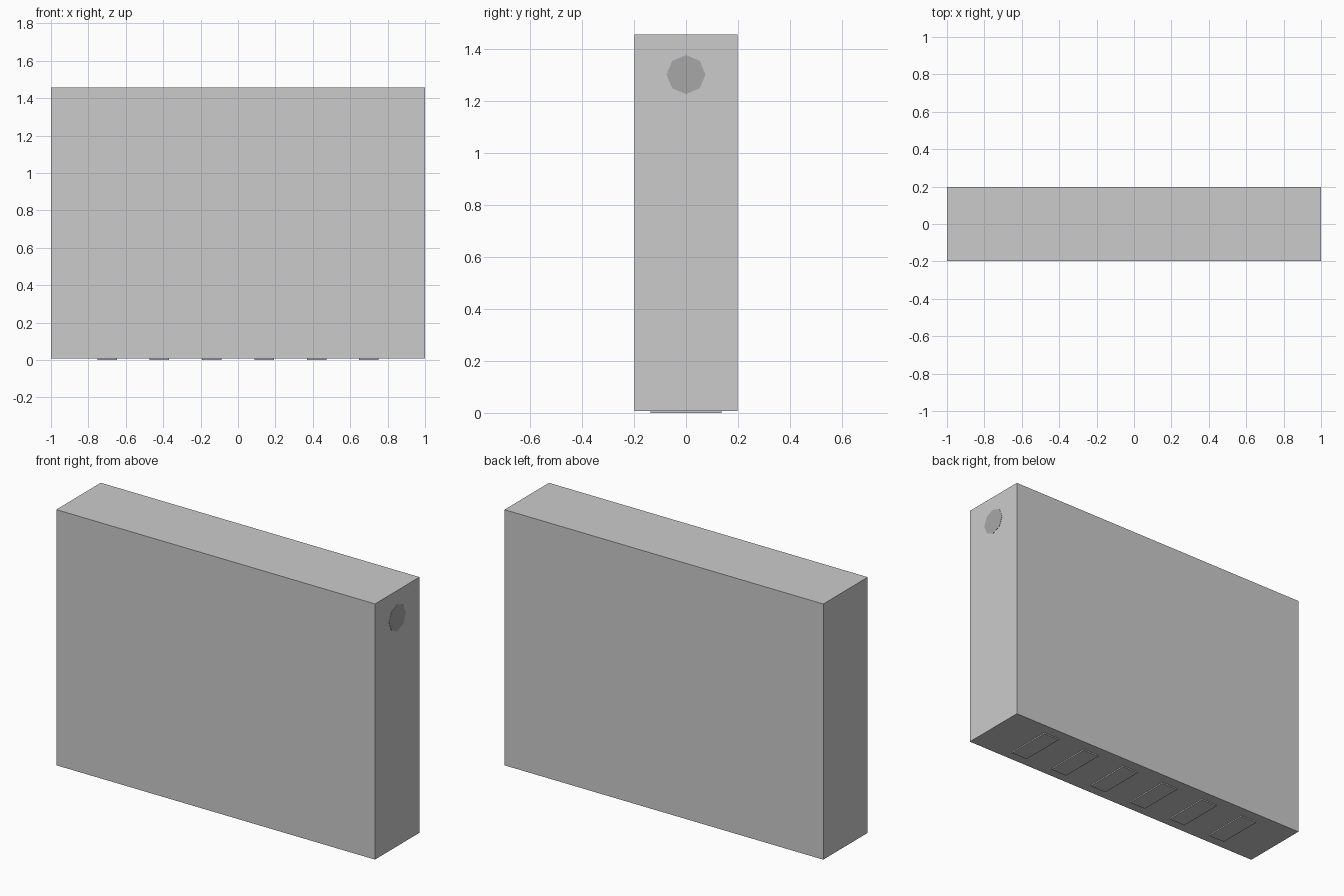
import bpy
import math

if "Cube" in bpy.data.objects:
    bpy.data.objects.remove(bpy.data.objects["Cube"])

PAD_H = 0.007
HEIGHT = 1.456
END_GAP = 0.0015


def box(name, size, location):
    bpy.ops.mesh.primitive_cube_add(size=1, location=location)
    obj = bpy.context.object
    obj.name = name
    obj.scale = size
    bpy.ops.object.transform_apply(location=False, rotation=False, scale=True)
    return obj


# Main slab body
box("body", (2 - END_GAP, 0.398, HEIGHT - PAD_H),
    (-END_GAP / 2, 0, (HEIGHT + PAD_H) / 2))

# Six thin pads under the body
for i in range(6):
    box(f"bottom_pad_{i + 1}", (0.104, 0.274, PAD_H),
        (-0.70 + 0.28 * i, 0, PAD_H / 2))

# Darker eight-sided disc on the right end
bpy.ops.mesh.primitive_cylinder_add(
    vertices=8, radius=0.075, depth=2 * END_GAP,
    location=(1 - END_GAP, 0, 1.302), rotation=(0, math.pi / 2, 0))
disc = bpy.context.object
disc.name = "end_disc"
dark = bpy.data.materials.new("dark_grey")
dark.diffuse_color = (0.39, 0.39, 0.39, 1)
dark.use_nodes = True
dark.node_tree.nodes["Principled BSDF"].inputs["Base Color"].default_value = dark.diffuse_color
disc.data.materials.append(dark)
